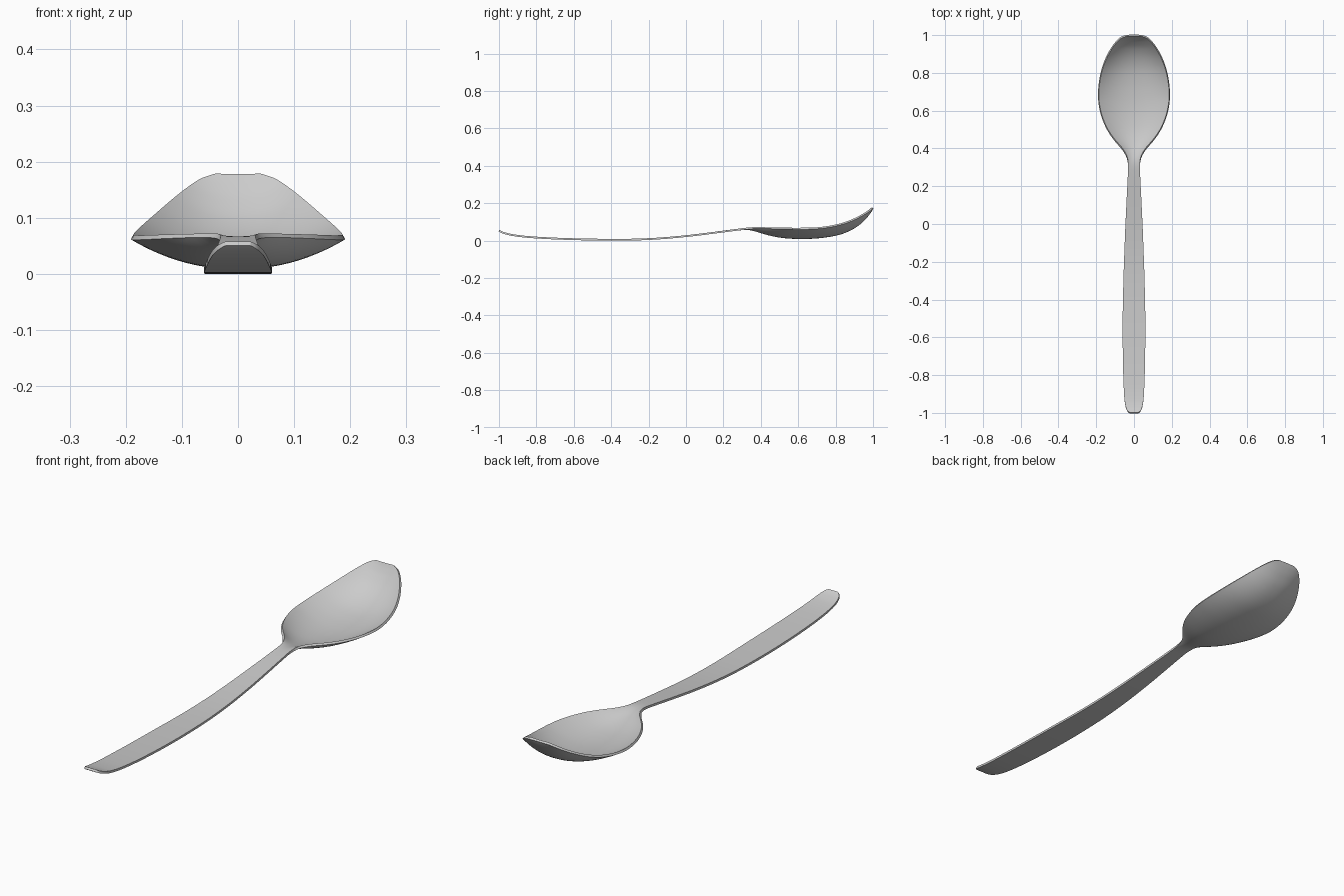
import bpy, math

# Stations along the spoon: y, half width, rim height, centre height (top surface)
ST = [
    (-0.997, 0.022, 0.058, 0.058), (-0.99, 0.033, 0.053, 0.053),
    (-0.97, 0.043, 0.045, 0.045), (-0.93, 0.050, 0.035, 0.035),
    (-0.85, 0.055, 0.025, 0.025), (-0.70, 0.059, 0.016, 0.016),
    (-0.50, 0.060, 0.0105, 0.0105), (-0.30, 0.056, 0.010, 0.010),
    (-0.15, 0.051, 0.016, 0.016), (0.0, 0.045, 0.029, 0.029),
    (0.15, 0.038, 0.047, 0.047), (0.25, 0.033, 0.060, 0.060),
    (0.32, 0.031, 0.069, 0.067), (0.36, 0.037, 0.072, 0.062),
    (0.40, 0.060, 0.072, 0.050), (0.45, 0.103, 0.071, 0.036),
    (0.50, 0.137, 0.070, 0.026), (0.56, 0.164, 0.069, 0.020),
    (0.62, 0.180, 0.069, 0.018), (0.68, 0.186, 0.070, 0.020),
    (0.75, 0.181, 0.077, 0.027), (0.82, 0.166, 0.091, 0.041),
    (0.88, 0.143, 0.111, 0.065), (0.93, 0.115, 0.135, 0.098),
    (0.965, 0.088, 0.156, 0.134), (0.985, 0.064, 0.171, 0.162),
    (0.994, 0.040, 0.179, 0.178),
]


def slope(i, c):
    a, b = ST[max(i - 1, 0)], ST[min(i + 1, len(ST) - 1)]
    return (b[c] - a[c]) / (b[0] - a[0])


def sample(y, c):
    """Smooth cubic interpolation of column c at y."""
    i = 0
    while i < len(ST) - 2 and y > ST[i + 1][0]:
        i += 1
    h = ST[i + 1][0] - ST[i][0]
    t = (y - ST[i][0]) / h
    return ((2*t**3 - 3*t*t + 1) * ST[i][c] + (t**3 - 2*t*t + t) * h * slope(i, c)
            + (3*t*t - 2*t**3) * ST[i + 1][c] + (t**3 - t*t) * h * slope(i + 1, c))


# Top surface of handle and bowl as one lofted sheet
N, M = 150, 24
y0, y1 = ST[0][0], ST[-1][0]
verts, faces = [], []
for i in range(N + 1):
    y = y0 + (y1 - y0) * (1 - math.cos(math.pi * i / N)) / 2
    w, zr, zc = (sample(y, c) for c in (1, 2, 3))
    for j in range(M + 1):
        u = 2 * j / M - 1
        verts.append((w * u, y, zr + (zc - zr) * (1 - abs(u) ** 2.2)))
for i in range(N):
    for j in range(M):
        a = i * (M + 1) + j
        faces.append((a, a + 1, a + M + 2, a + M + 1))

mesh = bpy.data.meshes.new("spoon")
mesh.from_pydata(verts, [], faces)
spoon = bpy.data.objects.new("spoon", mesh)
bpy.context.collection.objects.link(spoon)

# Steel material
steel = bpy.data.materials.new("steel grey")
steel.diffuse_color = (0.6, 0.6, 0.6, 1)
mesh.materials.append(steel)

# Sheet thickness, grown downwards
solid = spoon.modifiers.new("thickness", "SOLIDIFY")
solid.thickness = 0.0095
solid.offset = -1

bpy.context.view_layer.objects.active = spoon
spoon.select_set(True)
bpy.ops.object.modifier_apply(modifier="thickness")
bpy.ops.object.shade_smooth_by_angle(angle=math.radians(40))
